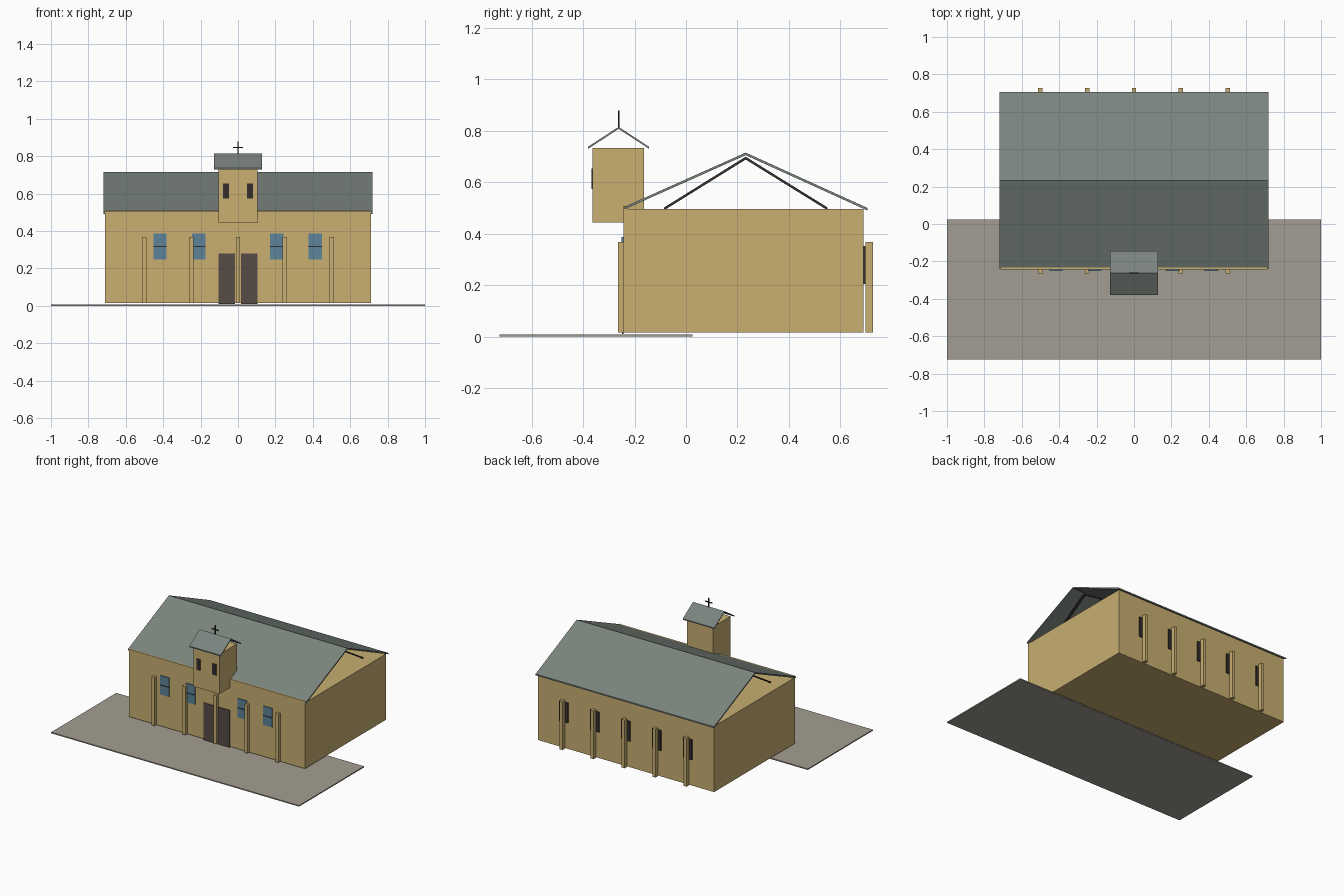
import bpy
import bmesh
from mathutils import Vector

if "Cube" in bpy.data.objects:
    bpy.data.objects.remove(bpy.data.objects["Cube"], do_unlink=True)


def material(name, hex_code):
    def linear(c):
        return c / 12.92 if c <= 0.04045 else ((c + 0.055) / 1.055) ** 2.4
    rgb = [linear(int(hex_code[i:i + 2], 16) / 255) for i in range(0, 6, 2)]
    mat = bpy.data.materials.new(name)
    mat.use_nodes = True
    mat.diffuse_color = (*rgb, 1)
    bsdf = mat.node_tree.nodes["Principled BSDF"]
    bsdf.inputs["Base Color"].default_value = (*rgb, 1)
    bsdf.inputs["Roughness"].default_value = 0.9
    return mat


PLASTER = material("ochre plaster", "c8af71")
ROOF = material("grey green roofing", "7b847e")
PAVING = material("stone paving", "a39e92")
DOOR = material("dark brown wood", "574b46")
GLASS = material("blue glass", "5d8398")
DARK = material("dark timber", "352f2d")
IRON = material("black iron", "1c1c1c")


def finish(name, bm, mat):
    bmesh.ops.recalc_face_normals(bm, faces=bm.faces)
    mesh = bpy.data.meshes.new(name)
    bm.to_mesh(mesh)
    bm.free()
    mesh.materials.append(mat)
    obj = bpy.data.objects.new(name, mesh)
    bpy.context.collection.objects.link(obj)
    return obj


def box(name, mat, x, y, z):
    """Box from (low, high) ranges on each axis."""
    bm = bmesh.new()
    bmesh.ops.create_cube(bm, size=1)
    for v in bm.verts:
        v.co = [(r[0] + r[1]) / 2 + c * (r[1] - r[0]) for c, r in zip(v.co, (x, y, z))]
    return finish(name, bm, mat)


def gable(name, mat, x, front, ridge, back, thick):
    """Chevron section in y and z, extruded along x."""
    line = [front, ridge, back]
    section = line + [(y, z - thick) for y, z in reversed(line)]
    bm = bmesh.new()
    n = len(line)
    ends = [[bm.verts.new((px, y, z)) for y, z in section] for px in x]
    for i in range(len(section)):
        j = (i + 1) % len(section)
        bm.faces.new((ends[0][i], ends[0][j], ends[1][j], ends[1][i]))
    for end in ends:
        for i in range(n - 1):
            bm.faces.new((end[i], end[i + 1], end[-2 - i], end[-1 - i]))
    return finish(name, bm, mat)


def around(centre, half):
    return (centre - half, centre + half)


# Forecourt and main hall
box("forecourt", PAVING, (-1, 1), (-0.725, 0.025), (0, 0.008))
box("hall", PLASTER, (-0.71, 0.71), (-0.23, 0.69), (0.015, 0.495))
box("front_facade", PLASTER, (-0.71, 0.71), (-0.243, -0.226), (0.015, 0.507))

# Open-ended roof with timber trusses inside
gable("hall_roof", ROOF, (-0.72, 0.72), (-0.24, 0.504), (0.232, 0.715), (0.705, 0.5), 0.01)
for i in range(5):
    gable(f"roof_truss_{i + 1}", DARK, around((i - 2) * 0.31, 0.008),
          (-0.085, 0.502), (0.232, 0.699), (0.55, 0.502), 0.011)

# Pilasters on both long sides, narrow windows behind the rear ones
for i in range(5):
    x = (i - 2) * 0.25
    box(f"front_pilaster_{i + 1}", PLASTER, around(x, 0.012), (-0.265, -0.243), (0.015, 0.368))
    box(f"rear_pilaster_{i + 1}", PLASTER, around(x, 0.012), (0.698, 0.726), (0.015, 0.368))
    box(f"rear_window_{i + 1}", DARK, around(x, 0.035), (0.688, 0.698), (0.205, 0.352))

# Front windows with thin glazing bars
for i, x in enumerate((-0.417, -0.209, 0.206, 0.414)):
    box(f"front_window_{i + 1}", GLASS, around(x, 0.036), (-0.25, -0.242), (0.248, 0.386))
    box(f"window_crossbar_{i + 1}", DARK, around(x, 0.036), (-0.252, -0.242), around(0.318, 0.003))

# Double door, one leaf each side of the middle pilaster
for side, x in (("right", -0.06), ("left", 0.06)):
    box(f"{side}_door", DOOR, around(x, 0.045), (-0.249, -0.242), (0.01, 0.28))

# Bell tower with its own roof and cross
box("tower", PLASTER, (-0.105, 0.105), (-0.363, -0.163), (0.443, 0.733))
gable("tower_roof", ROOF, (-0.127, 0.127), (-0.38, 0.738), (-0.262, 0.815), (-0.144, 0.738), 0.008)
for side, x in (("right", -0.064), ("left", 0.064)):
    box(f"{side}_tower_window", DARK, around(x, 0.015), (-0.368, -0.362), (0.573, 0.654))
box("cross_post", IRON, around(0, 0.003), around(-0.262, 0.003), (0.81, 0.878))
box("cross_arm", IRON, around(0, 0.028), around(-0.262, 0.003), around(0.847, 0.003))
